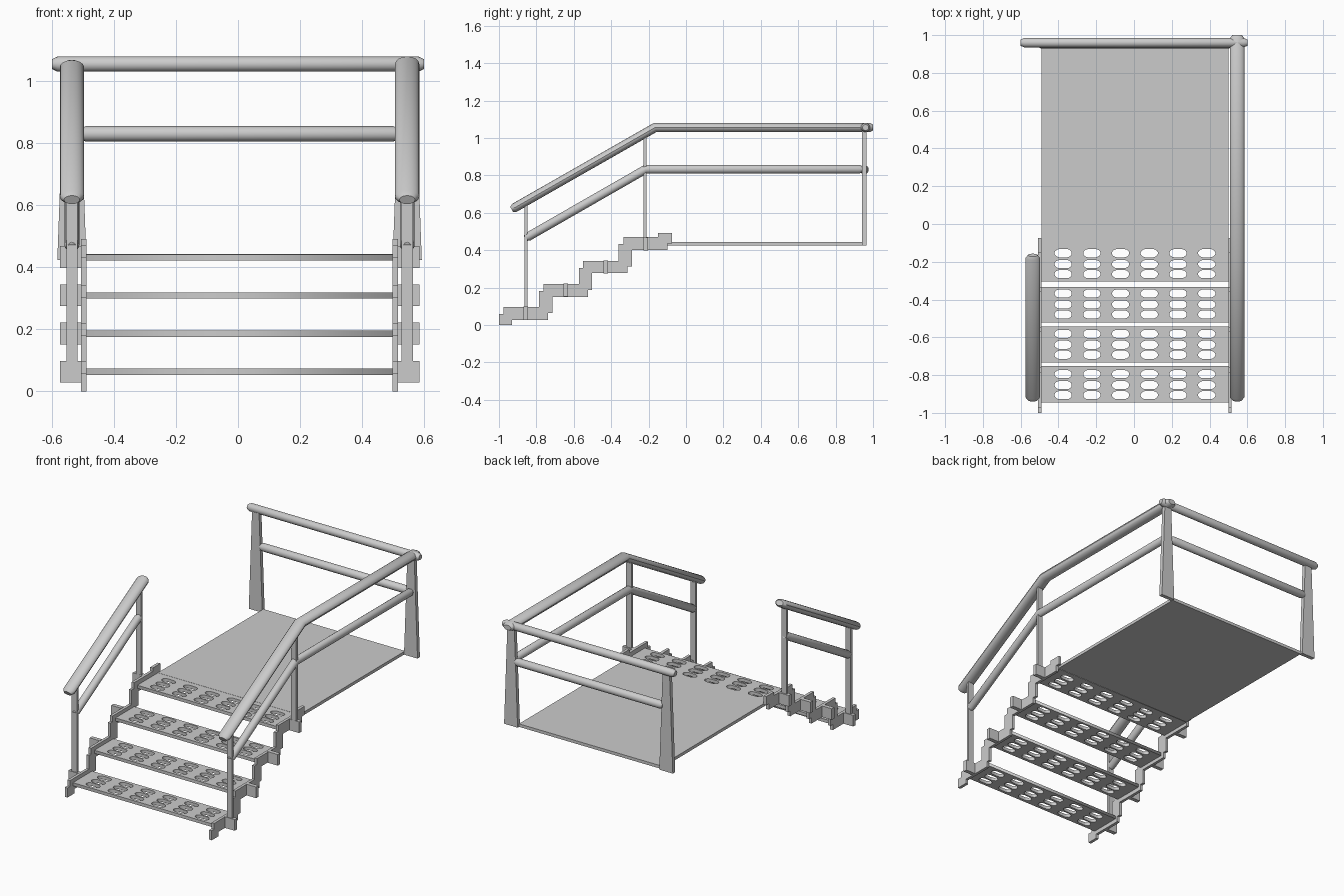
import bpy, bmesh, math
from mathutils import Vector

if "Cube" in bpy.data.objects:
    bpy.data.objects.remove(bpy.data.objects["Cube"])

CX = 0.005     # centre line of the stair
RX = 0.541     # sideways offset of rails and posts


def finish(name, bm, smooth=False):
    bmesh.ops.recalc_face_normals(bm, faces=bm.faces[:])
    me = bpy.data.meshes.new(name)
    bm.to_mesh(me)
    bm.free()
    ob = bpy.data.objects.new(name, me)
    bpy.context.collection.objects.link(ob)
    if smooth:
        bpy.ops.object.select_all(action='DESELECT')
        ob.select_set(True)
        bpy.context.view_layer.objects.active = ob
        bpy.ops.object.shade_smooth_by_angle(angle=math.radians(35))
    return ob


def prism(name, pts, depth):
    """Extrude a planar outline along the depth vector."""
    bm = bmesh.new()
    a = [bm.verts.new(p) for p in pts]
    b = [bm.verts.new(Vector(p) + Vector(depth)) for p in pts]
    bm.faces.new(a)
    bm.faces.new(b[::-1])
    for i in range(len(a)):
        j = (i + 1) % len(a)
        bm.faces.new((a[i], b[i], b[j], a[j]))
    return finish(name, bm)


def box(name, x0, x1, y0, y1, z0, z1):
    return prism(name, [(x0, y0, z0), (x1, y0, z0), (x1, y1, z0), (x0, y1, z0)],
                 (0, 0, z1 - z0))


def tube(name, path, side, a, b, cap=0.018, n=16):
    """Sweep an ellipse (half width a, half height b) with mitred bends and chamfered ends."""
    h = Vector(side)
    path = [Vector(p) for p in path]
    dirs = [(q - p).normalized() for p, q in zip(path, path[1:])]
    ups = [h.cross(d) for d in dirs]
    rings = [(path[0], ups[0], 0.65), (path[0] + dirs[0] * cap, ups[0], 1)]
    for i in range(1, len(path) - 1):
        m = (ups[i - 1] + ups[i]).normalized()
        rings.append((path[i], m / m.dot(ups[i]), 1))
    rings += [(path[-1] - dirs[-1] * cap, ups[-1], 1), (path[-1], ups[-1], 0.65)]
    bm = bmesh.new()
    loops = []
    for c, u, s in rings:
        loops.append([bm.verts.new(c + h * (a * s * math.cos(2 * math.pi * k / n))
                                   + u * (b * s * math.sin(2 * math.pi * k / n))) for k in range(n)])
    for p, q in zip(loops, loops[1:]):
        for k in range(n):
            j = (k + 1) % n
            bm.faces.new((p[k], p[j], q[j], q[k]))
    bm.faces.new(loops[0])
    bm.faces.new(loops[-1])
    return finish(name, bm, True)


def tread(name, y0, y1, z0, z1, rows):
    """Plate with rounded slots, from a filled 2D curve."""
    cu = bpy.data.curves.new(name, 'CURVE')
    cu.dimensions = '2D'
    cu.fill_mode = 'BOTH'
    cu.extrude = (z1 - z0) / 2

    def outline(pts):
        sp = cu.splines.new('POLY')
        sp.points.add(len(pts) - 1)
        for p, (x, y) in zip(sp.points, pts):
            p.co = (x, y, 0, 1)
        sp.use_cyclic_u = True

    outline([(CX - .494, y0), (CX + .494, y0), (CX + .494, y1), (CX - .494, y1)])
    for yc in rows:
        for i in range(6):
            xc = CX + (i - 2.5) * 0.152
            pts = []
            for k in range(16):
                t = 2 * math.pi * (k + .5) / 16
                off = 0.016 if math.cos(t) > 0 else -0.016
                pts.append((xc + off + .03 * math.cos(t), yc + .022 * math.sin(t)))
            outline(pts)
    tmp = bpy.data.objects.new(name + "_curve", cu)
    bpy.context.collection.objects.link(tmp)
    dg = bpy.context.evaluated_depsgraph_get()
    me = bpy.data.meshes.new_from_object(tmp.evaluated_get(dg))
    bpy.data.objects.remove(tmp)
    ob = bpy.data.objects.new(name, me)
    ob.location.z = (z0 + z1) / 2
    bpy.context.collection.objects.link(ob)


# Platform and slotted treads
box("platform", CX - .494, CX + .494, -0.1, 0.95, .424, .443)
ends = [(-.945, -.753), (-.732, -.542), (-.521, -.334), (-.304, -.1)]
for i, (y0, y1) in enumerate(ends):
    z1 = .073 + .123 * i
    rows = [y + .2135 * i for y in (-.906, -.853, -.795)]
    tread(f"tread_{i + 1}", y0, y1, z1 - .02, z1, rows)

# Stepped stringer outline (y, z)
profile = [(-1, 0), (-1, .06), (-.975, .06), (-.975, .097), (-.785, .097), (-.785, .182),
           (-.763, .182), (-.763, .22), (-.572, .22), (-.572, .305), (-.55, .305), (-.55, .342),
           (-.36, .342), (-.36, .433), (-.335, .433), (-.335, .47), (-.15, .47), (-.15, .492),
           (-.075, .492), (-.075, .437), (-.1, .437), (-.1, .4), (-.29, .4), (-.29, .312),
           (-.313, .312), (-.313, .277), (-.502, .277), (-.502, .187), (-.525, .187),
           (-.525, .15), (-.715, .15), (-.715, .063), (-.737, .063), (-.737, .028),
           (-.93, .028), (-.93, 0)]

low, bend = (-.932, .618), (-.165, 1.056)
for s, label in ((-1, "left"), (1, "right")):
    x = CX + s * RX
    prism(f"{label}_stringer", [(CX + s * .494, y, z) for y, z in profile], (s * .018, 0, 0))
    # Bracket plates outside the stringer
    for i in range(4):
        y, z = -.856 + .2138 * i, .028 + .1235 * i
        xs = sorted((CX + s * .51, CX + s * .58))
        box(f"{label}_bracket_{i + 1}", *xs, y - .0125, y + .0125, z, z + .07)
    # Slim stair posts
    box(f"{label}_front_post", x - .018, x + .018, -.864, -.848, .06, .645)
    box(f"{label}_middle_post", x - .018, x + .018, -.226, -.21, .43, 1.02)
    # Tapered rear post
    prism(f"{label}_rear_post", [(x - .047, .94, .424), (x + .047, .94, .424),
                                 (x + .024, .94, 1.05), (x - .024, .94, 1.05)], (0, .024, 0))
    # Handrails: the left one stops at the platform, the right one runs on to the back
    top = [(x, *low), (x, *bend)]
    mid = [(x, -.86, .463), (x, -.215, .833)]
    if s > 0:
        top.append((x, 1.0, 1.056))
        mid.append((x, .945, .833))
    tube(f"{label}_handrail", top, (1, 0, 0), .039, .0245)
    tube(f"{label}_middle_rail", mid, (1, 0, 0), .024, .0235)

# Rails across the back
tube("back_handrail", [(-.6, .96, 1.056), (.6, .96, 1.056)], (0, -1, 0), .025, .0245)
tube("back_middle_rail", [(CX - .515, .953, .831), (CX + .515, .953, .831)], (0, -1, 0), .024, .0245)
